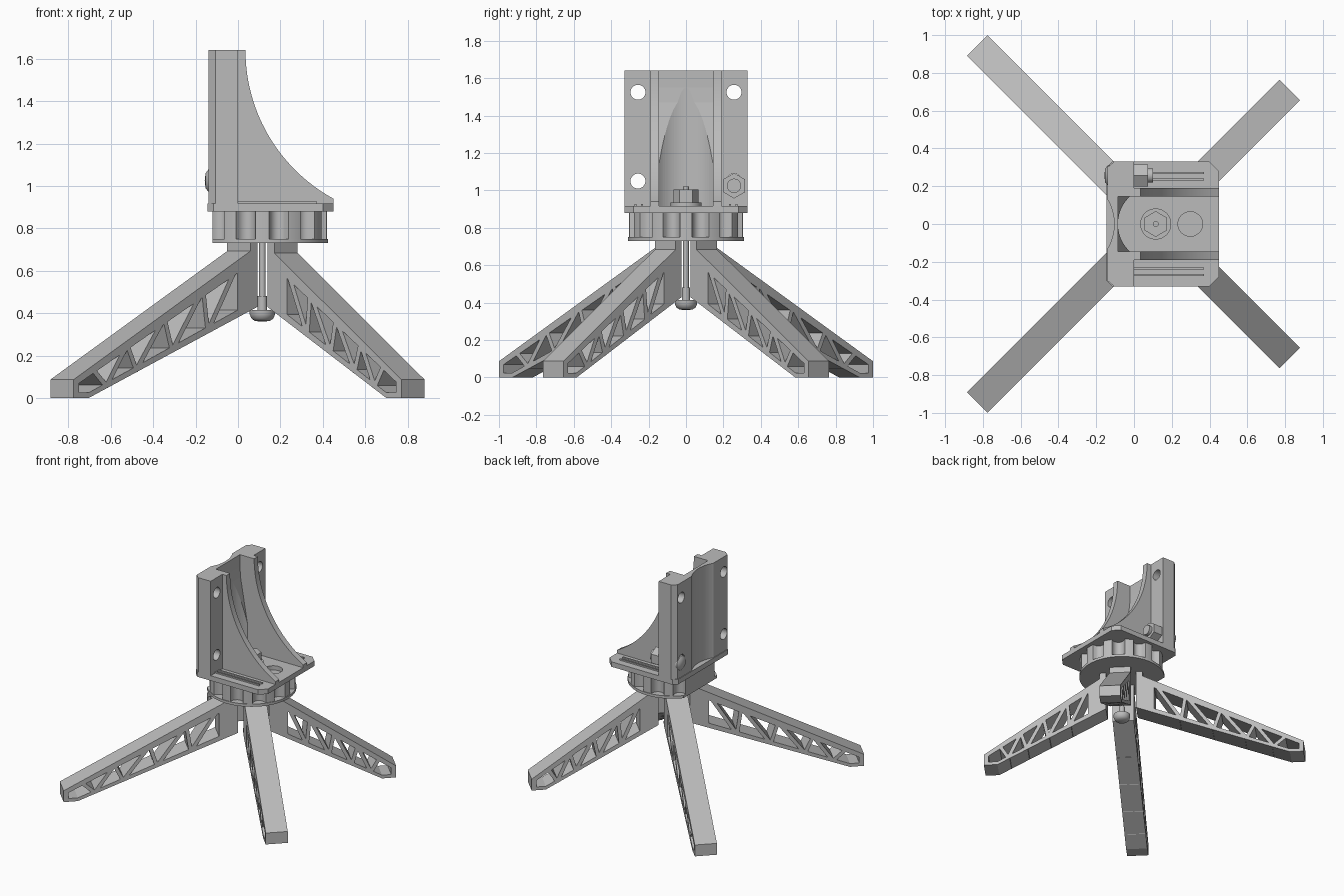
import bpy, bmesh, math
from mathutils import Matrix, Vector

cube = bpy.data.objects.get("Cube")
if cube:
    bpy.data.objects.remove(cube, do_unlink=True)

grey = bpy.data.materials.new("plain grey")
grey.use_nodes = True
grey.diffuse_color = (0.5, 0.5, 0.5, 1)
grey.node_tree.nodes["Principled BSDF"].inputs["Base Color"].default_value = grey.diffuse_color

HUB = 0.115          # x of the turning axis
XZ = Matrix(((1, 0, 0, 0), (0, 0, 1, 0), (0, 1, 0, 0), (0, 0, 0, 1)))
ALONG_X = Matrix.Rotation(math.pi / 2, 4, 'Y')


def finish(bm, name, smooth=False):
    bmesh.ops.recalc_face_normals(bm, faces=bm.faces)
    me = bpy.data.meshes.new(name)
    bm.to_mesh(me)
    bm.free()
    ob = bpy.data.objects.new(name, me)
    bpy.context.collection.objects.link(ob)
    me.materials.append(grey)
    if smooth:
        bpy.ops.object.select_all(action='DESELECT')
        ob.select_set(True)
        bpy.context.view_layer.objects.active = ob
        bpy.ops.object.shade_smooth_by_angle(angle=math.radians(35))
    return ob


def extrude(bm, outline, lo, hi, mat=Matrix()):
    """Extrude a flat outline from lo to hi along its normal, then place it."""
    face = bm.faces.new([bm.verts.new((a, b, lo)) for a, b in outline])
    res = bmesh.ops.extrude_face_region(bm, geom=[face])
    top = [v for v in res["geom"] if isinstance(v, bmesh.types.BMVert)]
    bmesh.ops.translate(bm, verts=top, vec=(0, 0, hi - lo))
    bmesh.ops.transform(bm, matrix=mat, verts=list(face.verts) + top)


def prism(name, outline, lo, hi, mat=Matrix(), smooth=False):
    bm = bmesh.new()
    extrude(bm, outline, lo, hi, mat)
    return finish(bm, name, smooth)


def ring(r, n=48, cx=0, cy=0, turn=0):
    return [(cx + r * math.cos(turn + math.tau * i / n),
             cy + r * math.sin(turn + math.tau * i / n)) for i in range(n)]


def rect(a0, a1, b0, b1):
    return [(a0, b0), (a1, b0), (a1, b1), (a0, b1)]


def cut(ob, *cutters):
    """Subtract the cutters and bake the result."""
    for c in cutters:
        mod = ob.modifiers.new("cut", 'BOOLEAN')
        mod.operation, mod.solver, mod.object = 'DIFFERENCE', 'EXACT', c
    dg = bpy.context.evaluated_depsgraph_get()
    me = bpy.data.meshes.new_from_object(ob.evaluated_get(dg))
    ob.modifiers.clear()
    ob.data = me
    for c in cutters:
        bpy.data.objects.remove(c, do_unlink=True)


def lathe(name, profile, mat):
    """Spin (radius, height) points into a solid."""
    bm = bmesh.new()
    vs = [bm.verts.new((r, 0, h)) for r, h in profile]
    es = [bm.edges.new(p) for p in zip(vs, vs[1:])]
    bmesh.ops.spin(bm, geom=vs + es, cent=(0, 0, 0), axis=(0, 0, 1),
                   angle=math.tau, steps=32)
    bmesh.ops.remove_doubles(bm, verts=bm.verts, dist=0.0001)
    bm.transform(mat)
    return finish(bm, name, True)


# Truss legs: chords, zigzag struts, solid root and foot
def leg(name, length, angle):
    root, post, solid, half = 0.11, 0.157, 0.243, 0.0775

    def top(r):
        return 0.087 + (length - r) / (length - root) * 0.63

    def low(r):
        return max(0, (length - 0.1 - r) / (length - 0.1 - root) * 0.43)

    foot = length - 0.1
    place = Matrix.Translation((HUB, 0, 0)) @ Matrix.Rotation(angle, 4, 'Z') @ XZ
    bm = bmesh.new()

    def add(pts):
        extrude(bm, pts, -half, half, place)

    add([(root, low(root)), (solid, low(solid)), (solid, top(solid)),
         (post, top(post)), (post, 0.735), (root, 0.735)])
    add([(solid, top(solid)), (length, top(length)),
         (length, top(length) - 0.035), (solid, top(solid) - 0.06)])
    add([(solid, low(solid)), (foot, 0), (length, 0), (length, 0.025),
         (foot, 0.025), (solid, low(solid) + 0.035)])
    add(rect(length - 0.035, length, 0, 0.085))
    span = foot - solid
    nodes = [0, 0.2, 0.23, 0.44, 0.49, 0.68, 0.74, 0.88, 0.97]
    for i, (f, g) in enumerate(zip(nodes, nodes[1:])):
        a, b = solid + f * span, solid + g * span
        za, zb = top(a) - 0.02, low(b) + 0.01
        if i % 2:
            za, zb = low(a) + 0.01, top(b) - 0.02
        d = Vector((b - a, zb - za)).normalized() * 0.013
        nx, nz = -d.y, d.x
        add([(a + nx, za + nz), (b + nx, zb + nz), (b - nx, zb - nz), (a - nx, za - nz)])
    finish(bm, name)


for side, s in (("front", -1), ("back", 1)):
    leg(side + "_left_leg", 1.004, s * math.pi / 4)
    leg(side + "_right_leg", 1.336, s * math.pi * 3 / 4)

# Centre bolt with a domed head underneath
lathe("centre_bolt", [(0, 0.36), (0.035, 0.363), (0.052, 0.375), (0.06, 0.395),
                      (0.06, 0.415), (0.022, 0.415), (0.022, 0.48), (0.015, 0.48),
                      (0.015, 1.02), (0, 1.02)], Matrix.Translation((HUB, 0, 0)))

# Scalloped turning knob on a thin disc, trimmed flat at the back
def scallop(n=240):
    pts = []
    for i in range(n):
        a = math.tau * i / n
        off = (math.degrees(a) % 30 - 15) / 15
        dip = 0.05 * math.sqrt(max(0, 1 - (off / 0.6) ** 2))
        r = 0.305 - dip
        pts.append((HUB + r * math.cos(a), r * math.sin(a)))
    return pts


knob = prism("knob", scallop(), 0.745, 0.885, smooth=True)
disc = prism("knob_disc", ring(0.31, 96, HUB), 0.73, 0.75, smooth=True)
for part in (knob, disc):
    cut(part, prism("trim", rect(-0.4, -0.12, -0.5, 0.5), 0.6, 1.0))

# Base plate with chamfered corners and a round hole
plate = prism("base_plate", [(-0.145, -0.30), (-0.115, -0.33), (0.40, -0.33),
                             (0.45, -0.28), (0.45, 0.28), (0.40, 0.33),
                             (-0.115, 0.33), (-0.145, 0.30)], 0.88, 0.918)
cut(plate, prism("hole", ring(0.065, 48, 0.298), 0.8, 1.0))

# Upright wall: two thick flanks and a thinner middle
wall = prism("upright_wall", [(-0.14, -0.30), (-0.105, -0.33), (0, -0.33), (0, -0.145),
                              (-0.085, -0.145), (-0.085, 0.145), (0, 0.145),
                              (0, 0.33), (-0.105, 0.33), (-0.14, 0.30)], 0.91, 1.64)
holes = [prism("hole", ring(0.04, 32, -z, y), -0.4, 0.3, ALONG_X)
         for z in (1.05, 1.525) for y in (-0.257, 0.257)]
groove = prism("groove", ring(0.26, 128, -0.365), 0.8, 1.8)
cut(wall, groove, *holes)

# Sloped filler behind the bolt, scooped out by a round clearance
filler = prism("sloped_filler", [(-0.10, 0.91), (0.02, 0.91), (-0.025, 1.15),
                                 (-0.08, 1.47), (-0.09, 1.63)], -0.15, 0.15, XZ)
cut(filler, prism("scoop", ring(0.2, 96, HUB), 0.8, 1.8))

# Curved side gussets
R, CX = 0.798, 0.833
sweep = math.asin(0.7 / R)
arc = [(CX - R * math.cos(sweep * i / 24), 1.64 - R * math.sin(sweep * i / 24))
       for i in range(25)]
for name, y in (("right", -0.19), ("left", 0.145)):
    prism(name + "_gusset", [(-0.05, 1.64)] + arc + [(0.45, 0.9), (-0.05, 0.9)],
          y, y + 0.045, XZ, True)

# Low ribs along the base flanks
for s in (-1, 1):
    for y in (0.235, 0.27):
        prism("base_rib", rect(0, 0.37, s * y - 0.006, s * y + 0.006), 0.91, 0.928)

# Hex nut and washer on the centre bolt
prism("centre_washer", ring(0.082, 48, HUB), 0.91, 0.935, smooth=True)
prism("centre_nut", ring(0.068, 6, HUB, 0, math.pi / 6), 0.93, 1.005)

# Clamp bolt through the wall, with a domed head and a hex nut
at = Matrix.Translation((0, 0.257, 1.025)) @ ALONG_X
lathe("clamp_bolt", [(0, -0.157), (0.035, -0.153), (0.052, -0.14), (0.058, -0.12),
                     (0.058, -0.1), (0.038, -0.1), (0.038, 0.1), (0, 0.1)], at)
prism("clamp_nut", ring(0.068, 6), 0, 0.075, at)
